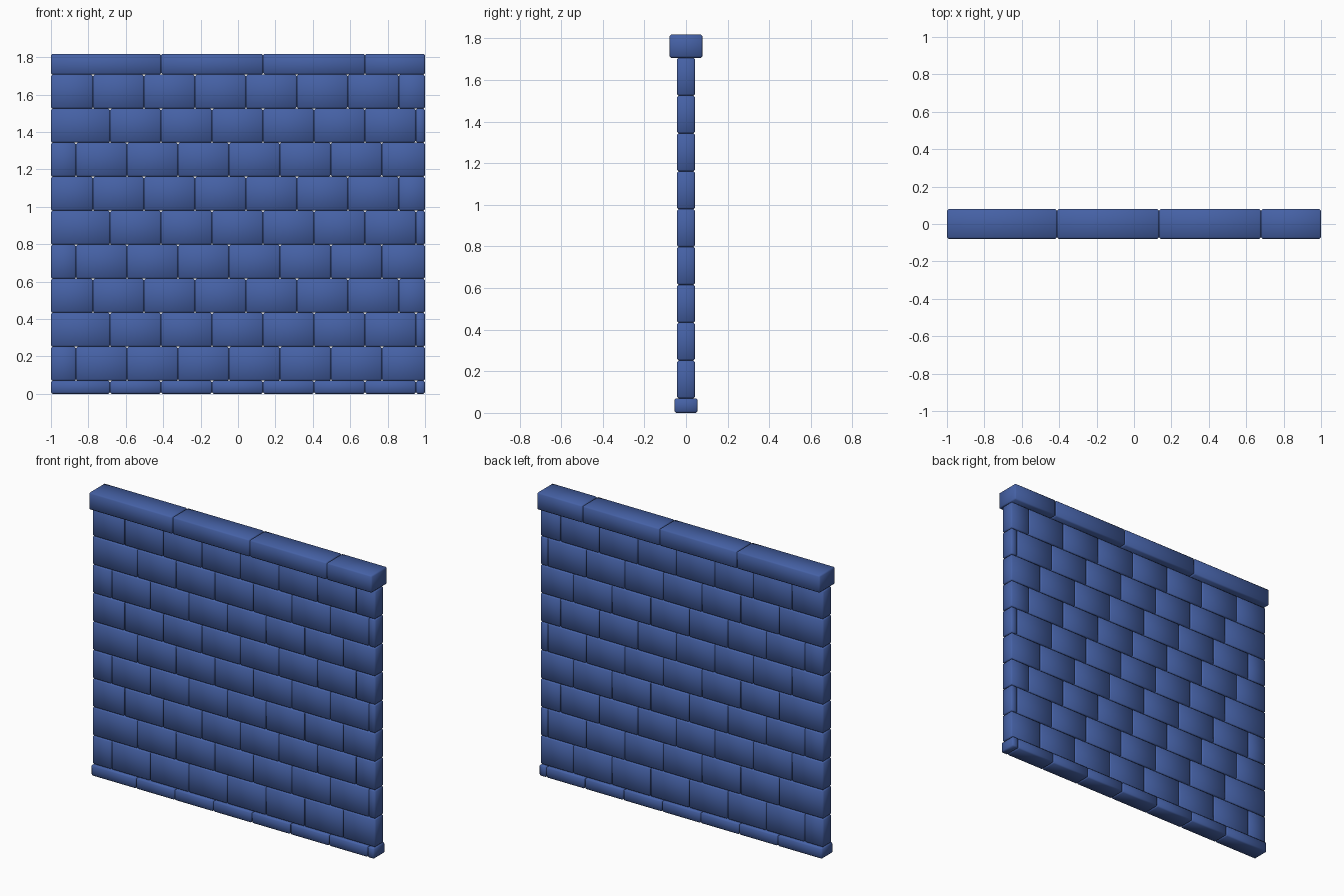
import bpy, bmesh
from mathutils import Matrix

if "Cube" in bpy.data.objects:
    bpy.data.objects.remove(bpy.data.objects["Cube"])

BLUE = bpy.data.materials.new("blue_stone")
BLUE.diffuse_color = (0.06, 0.12, 0.38, 1)
BLUE.use_nodes = True
BLUE.node_tree.nodes["Principled BSDF"].inputs["Base Color"].default_value = BLUE.diffuse_color

PITCH = 0.2725   # length of one stone
BEVEL = 0.008


def course(name, z0, z1, half_depth, first_joint, pitch):
    """One row of chamfered stones, cut off flush at both wall ends."""
    joints = [-1.0]
    x = first_joint
    while x < 0.99:
        joints.append(x)
        x += pitch
    joints.append(1.0)
    mesh = bpy.data.meshes.new(name)
    bm = bmesh.new()
    for a, b in zip(joints, joints[1:]):
        m = Matrix.Translation(((a + b) / 2, 0, (z0 + z1) / 2)) @ Matrix.Diagonal(
            (b - a, 2 * half_depth, z1 - z0, 1))
        bmesh.ops.create_cube(bm, size=1, matrix=m)
    bmesh.ops.bevel(bm, geom=bm.edges[:], offset=BEVEL, segments=1,
                    affect='EDGES', clamp_overlap=True)
    for f in bm.faces:
        f.smooth = True
    bm.to_mesh(mesh)
    bm.free()
    mesh.materials.append(BLUE)
    bpy.context.collection.objects.link(bpy.data.objects.new(name, mesh))


# footing
course("base_course", 0, 0.07, 0.056, -0.684, PITCH)

# nine wall courses, joint pattern repeating every three rows
H = (1.707 - 0.07) / 9
for i in range(9):
    course(f"wall_course_{i + 1}", 0.07 + i * H, 0.07 + (i + 1) * H, 0.044,
           (-0.866, -0.684, -0.775)[i % 3], PITCH)

# coping stones, twice as long
course("coping", 1.707, 1.818, 0.079, -0.411, 2 * PITCH)
